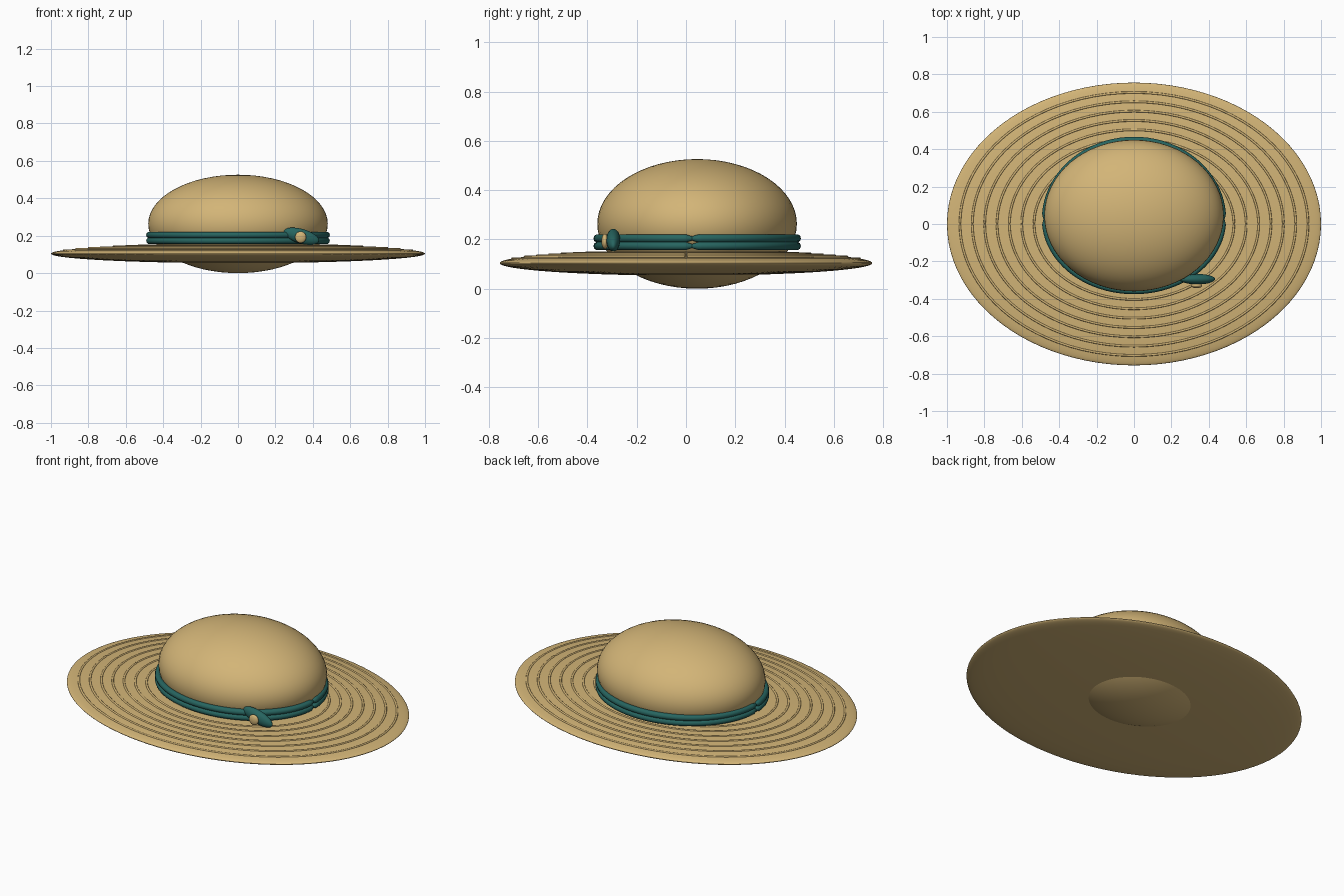
import bpy
from math import cos, sin, pi, sqrt, radians

cube = bpy.data.objects.get("Cube")
if cube:
    bpy.data.objects.remove(cube, do_unlink=True)


def material(name, rgb):
    m = bpy.data.materials.new(name)
    m.use_nodes = True
    m.diffuse_color = (*rgb, 1)
    bsdf = m.node_tree.nodes["Principled BSDF"]
    bsdf.inputs["Base Color"].default_value = (*rgb, 1)
    bsdf.inputs["Roughness"].default_value = 0.8
    return m


straw = material("straw", (0.65, 0.46, 0.185))
teal = material("teal ribbon", (0.02, 0.13, 0.117))


def ellipsoid(name, center, radii, mat, tilt=0, segments=64, rings=32):
    bpy.ops.mesh.primitive_uv_sphere_add(segments=segments, ring_count=rings,
                                         location=center, rotation=(0, tilt, 0))
    ob = bpy.context.object
    ob.name = name
    ob.scale = radii
    ob.data.materials.append(mat)
    bpy.ops.object.shade_smooth()


def arc(name, center, rx, ry, tube, mat, start, steps=64):
    """Half-oval tube whose ends taper."""
    data = bpy.data.curves.new(name, "CURVE")
    data.dimensions = "3D"
    data.bevel_depth = tube
    data.bevel_resolution = 3
    data.use_fill_caps = True
    data.materials.append(mat)
    spline = data.splines.new("POLY")
    spline.points.add(steps)
    for i, p in enumerate(spline.points):
        turn = pi * (1 - cos(pi * i / steps)) / 2
        a = start + turn
        p.co = (center[0] + rx * cos(a), center[1] + ry * sin(a), center[2], 1)
        reach = min(turn, pi - turn) * ry / (1.5 * tube)
        p.radius = 0.5 + 0.5 * min(reach, 1)
    spline.use_smooth = True
    ob = bpy.data.objects.new(name, data)
    bpy.context.collection.objects.link(ob)


# Crown and wide oval brim
ellipsoid("crown", (0, 0.045, 0.263), (0.48, 0.405, 0.263), straw)
BRIM_Z, BRIM_H = 0.104, 0.051
ellipsoid("brim", (0, 0, BRIM_Z), (1, 0.756, BRIM_H), straw, segments=96, rings=48)

# Woven rings sunk into the upper brim
for i in range(7):
    k = 0.93 - 0.066 * i
    z = BRIM_Z + BRIM_H * sqrt(1 - k * k) - 0.001
    for side, start in (("back", 0), ("front", pi)):
        arc(f"brim_ring_{side}_{i + 1}", (0, 0, z), k, 0.756 * k, 0.006,
            straw, start)

# Ribbon: two cords, each split in a front and a back half
for level, z in (("lower", 0.173), ("upper", 0.204)):
    for side, start, depth in (("back", 0, 0.424), ("front", pi, 0.383)):
        arc(f"ribbon_{level}_{side}", (0, 0.025, z), 0.475, depth, 0.0175,
            teal, start)

# Ribbon knot with its button
ellipsoid("ribbon_knot", (0.339, -0.295, 0.197), (0.098, 0.028, 0.039), teal,
          tilt=radians(16), segments=32, rings=16)
ellipsoid("knot_button", (0.335, -0.329, 0.192), (0.03, 0.014, 0.031), straw,
          segments=32, rings=16)
